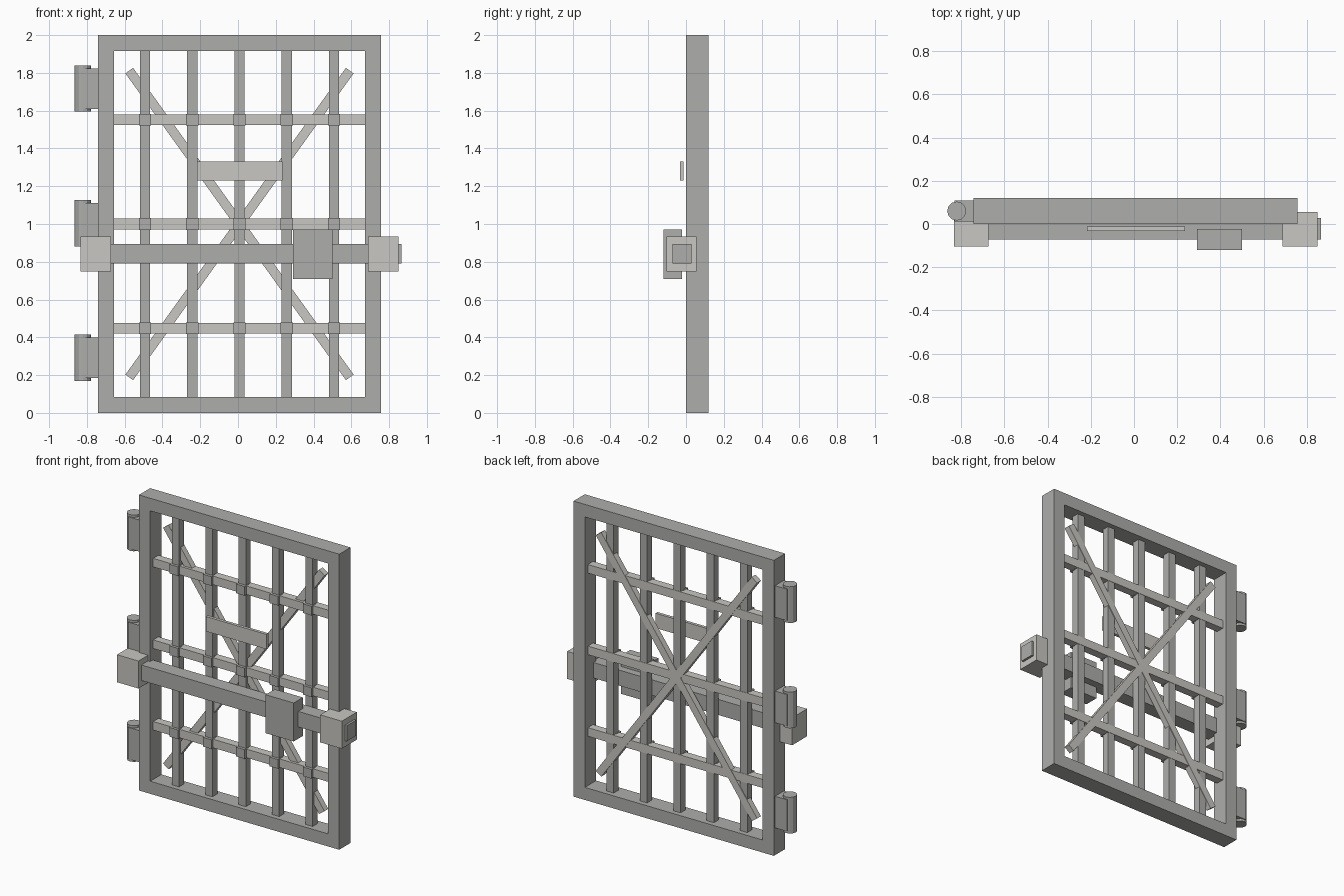
import bpy, bmesh, math
from mathutils import Matrix, Vector

if "Cube" in bpy.data.objects:
    bpy.data.objects.remove(bpy.data.objects["Cube"])


def material(name, rgb):
    m = bpy.data.materials.new(name)
    m.diffuse_color = (*rgb, 1)
    m.use_nodes = True
    m.node_tree.nodes["Principled BSDF"].inputs["Base Color"].default_value = m.diffuse_color
    return m


DARK = material("dark_iron", (0.42, 0.42, 0.41))
LIGHT = material("light_steel", (0.58, 0.57, 0.54))


def finish(name, bm, mat):
    me = bpy.data.meshes.new(name)
    bm.to_mesh(me)
    bm.free()
    me.materials.append(mat)
    ob = bpy.data.objects.new(name, me)
    bpy.context.collection.objects.link(ob)
    return ob


def box(name, x, y, z, mat, turn=0.0):
    """Box from (min, max) ranges, optionally turned about y through its centre."""
    bm = bmesh.new()
    bmesh.ops.create_cube(bm, size=1)
    size = Vector((x[1] - x[0], y[1] - y[0], z[1] - z[0]))
    mid = Vector((sum(x) / 2, sum(y) / 2, sum(z) / 2))
    bm.transform(Matrix.Translation(mid) @ Matrix.Rotation(turn, 4, 'Y') @ Matrix.Diagonal((*size, 1)))
    return finish(name, bm, mat)


CX, CZ, CY = 0.008, 1.0, 0.06   # centre of the gate leaf
W, B = 0.75, 0.085              # half width and border of the frame

# Outer frame
for side, s in (("left", -1), ("right", 1)):
    a, b = sorted((CX + s * W, CX + s * (W - B)))
    box(f"frame_{side}_stile", (a, b), (0, 0.12), (0, 2), DARK)
inner = (CX - W + B, CX + W - B)
box("frame_bottom_rail", inner, (0, 0.12), (0, B), DARK)
box("frame_top_rail", inner, (0, 0.12), (2 - B, 2), DARK)

# Bars, cross bars and the collars at their crossings
columns = [CX + 0.25 * i for i in range(-2, 3)]
rows = [CZ + 0.552 * i for i in (-1, 0, 1)]
for x in columns:
    box("upright_bar", (x - 0.027, x + 0.027), (0.034, 0.086), (B, 2 - B), DARK)
for z in rows:
    box("cross_bar", inner, (0.032, 0.088), (z - 0.029, z + 0.029), LIGHT)
    for x in columns:
        box("crossing_collar", (x - 0.032, x + 0.032), (0.015, 0.06), (z - 0.031, z + 0.031), DARK)

# Diagonal braces
for s in (-1, 1):
    box("diagonal_brace", (CX - 1, CX + 1), (0.05, 0.091), (CZ - 0.025, CZ + 0.025), LIGHT,
        s * math.atan2(1.627, 1.17))

# Sliding bolt with its end brackets, lock box and plate
box("sliding_bolt", (-0.80, 0.865), (-0.072, 0.028), (0.79, 0.895), DARK)
box("left_bolt_bracket", (-0.833, -0.673), (-0.104, 0.056), (0.748, 0.934), LIGHT)
box("right_bolt_bracket", (0.688, 0.85), (-0.104, 0.056), (0.748, 0.934), LIGHT)
box("lock_box", (0.291, 0.501), (-0.12, -0.022), (0.71, 0.97), DARK)
box("face_plate", (-0.217, 0.236), (-0.033, -0.012), (1.23, 1.33), LIGHT)

# Hinges: a barrel and a leaf block
for z in (0.292, 1.004, 1.717):
    bm = bmesh.new()
    bmesh.ops.create_cone(bm, cap_ends=True, segments=12, radius1=0.044, radius2=0.044, depth=0.245,
                          matrix=Matrix.Translation((-0.821, CY, z)))
    finish("hinge_barrel", bm, DARK)
    box("hinge_leaf", (-0.831, CX - W), (0.012, 0.108), (z - 0.107, z + 0.107), DARK)
